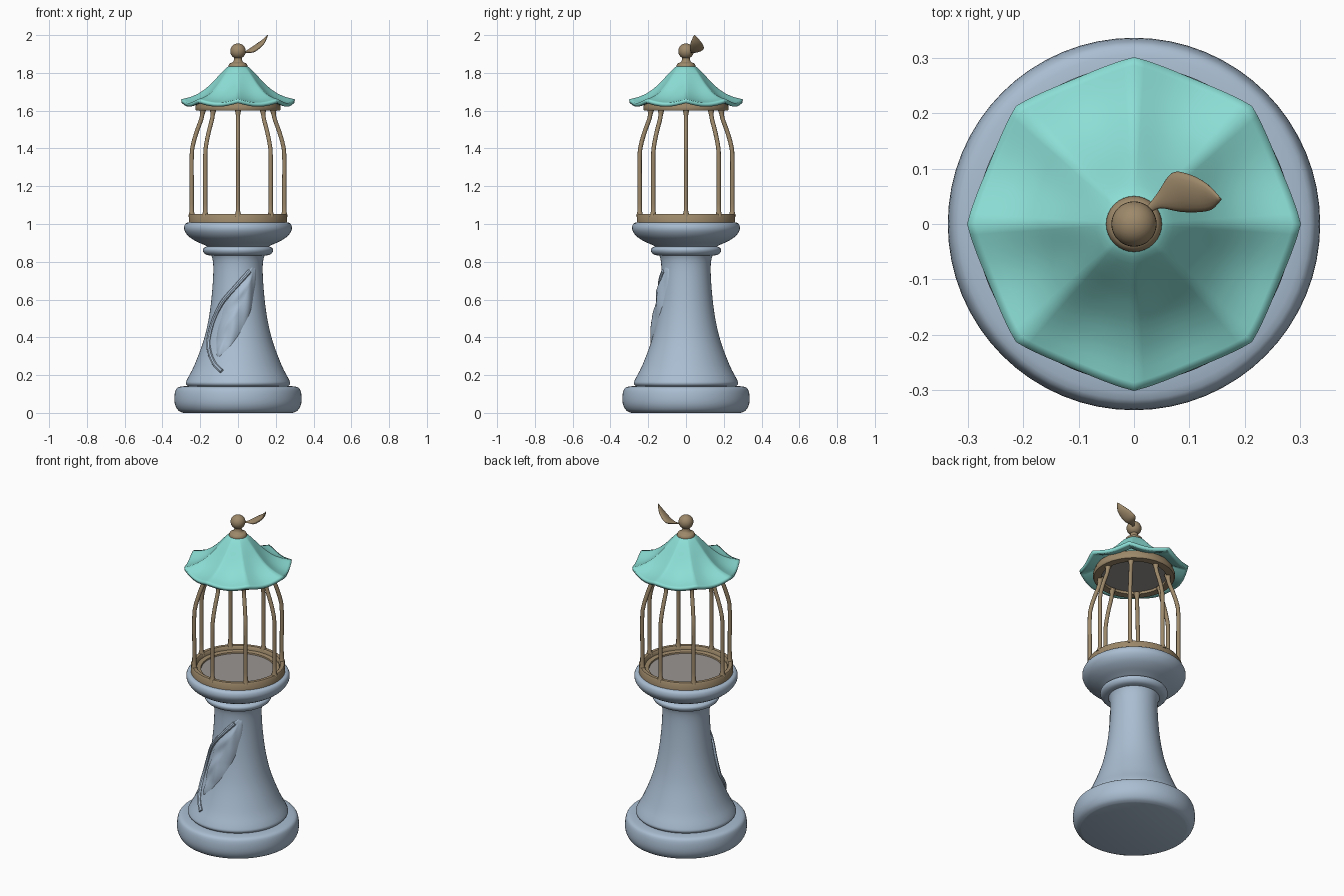
import bpy, bmesh
from math import sin, cos, pi, asin, radians
from mathutils import Vector

cube = bpy.data.objects.get("Cube")
if cube:
    bpy.data.objects.remove(cube, do_unlink=True)


def material(name, rgb):
    m = bpy.data.materials.new(name)
    m.use_nodes = True
    m.diffuse_color = (*rgb, 1)
    m.node_tree.nodes["Principled BSDF"].inputs["Base Color"].default_value = (*rgb, 1)
    return m


STONE = material("blue grey stone", (0.40, 0.51, 0.64))
BRASS = material("dull brass", (0.34, 0.25, 0.145))
TEAL = material("teal roof", (0.26, 0.73, 0.67))
GREY = material("warm grey", (0.32, 0.30, 0.29))


def finish(name, bm, mat, angle=40):
    bmesh.ops.recalc_face_normals(bm, faces=bm.faces)
    me = bpy.data.meshes.new(name)
    bm.to_mesh(me)
    bm.free()
    ob = bpy.data.objects.new(name, me)
    bpy.context.collection.objects.link(ob)
    me.materials.append(mat)
    bpy.ops.object.select_all(action='DESELECT')
    ob.select_set(True)
    bpy.context.view_layer.objects.active = ob
    bpy.ops.object.shade_smooth_by_angle(angle=radians(angle))
    return ob


def loft(bm, rings, closed=True):
    """Bridge equal rows of points with quads."""
    rows = [[bm.verts.new(p) for p in ring] for ring in rings]
    n = len(rows[0])
    for a, b in zip(rows, rows[1:]):
        for i in range(n if closed else n - 1):
            j = (i + 1) % n
            bm.faces.new((a[i], a[j], b[j], b[i]))
    return rows


def smooth_profile(pts, steps):
    """Catmull-Rom refinement of a point list."""
    if steps < 2:
        return [Vector(p) for p in pts]
    v = [Vector(p) for p in pts]
    out = []
    for i in range(len(v) - 1):
        a, b, c, d = v[max(i - 1, 0)], v[i], v[i + 1], v[min(i + 2, len(v) - 1)]
        for k in range(steps):
            t = k / steps
            out.append(0.5 * (2 * b + (c - a) * t + (2 * a - 5 * b + 4 * c - d) * t * t
                              + (3 * b - a - 3 * c + d) * t ** 3))
    return out + [v[-1]]


def lathe(name, pts, mat, steps=1, n=64, ring=False):
    """Revolve an (r, z) profile; capped ends, or a closed ring."""
    prof = smooth_profile(pts, steps)
    if ring:
        prof.append(prof[0])
    bm = bmesh.new()
    rows = loft(bm, [[(r * cos(2 * pi * i / n), r * sin(2 * pi * i / n), z) for i in range(n)]
                     for r, z in prof])
    if ring:
        bmesh.ops.remove_doubles(bm, verts=bm.verts, dist=1e-5)
    else:
        bm.faces.new(rows[0])
        bm.faces.new(rows[-1])
    return finish(name, bm, mat)


def tube(name, points, radius, mat, sides=10):
    """Round tube along a path, radius may be a list."""
    bm = bmesh.new()
    rings = []
    for i, p in enumerate(points):
        d = (points[min(i + 1, len(points) - 1)] - points[max(i - 1, 0)]).normalized()
        s = d.cross(Vector((0.3, 1, 0.1))).normalized()
        u = s.cross(d)
        r = radius[i] if isinstance(radius, list) else radius
        rings.append([p + r * (s * cos(2 * pi * k / sides) + u * sin(2 * pi * k / sides))
                      for k in range(sides)])
    rows = loft(bm, rings)
    bm.faces.new(rows[0])
    bm.faces.new(rows[-1])
    return finish(name, bm, mat)


# Stone base, flared column, collar and bowl
lathe("base", [(0.29, 0), (0.315, 0.012), (0.332, 0.04), (0.337, 0.075), (0.332, 0.115),
               (0.318, 0.135), (0.28, 0.142)], STONE, 3)
COLUMN = [(0.262, 0.138), (0.276, 0.155), (0.268, 0.18), (0.232, 0.25), (0.183, 0.38),
          (0.155, 0.5), (0.139, 0.62), (0.131, 0.74), (0.134, 0.81), (0.15, 0.85)]
lathe("column", COLUMN, STONE, 4)
lathe("collar", [(0.14, 0.832), (0.17, 0.838), (0.185, 0.855), (0.183, 0.872), (0.16, 0.882),
                 (0.13, 0.886)], STONE, 3)
lathe("bowl", [(0.15, 0.875), (0.185, 0.892), (0.225, 0.91), (0.262, 0.935), (0.283, 0.965),
               (0.284, 0.99), (0.272, 1.006), (0.24, 1.01)], STONE, 3)


# Vine relief on the front of the column
def on_column(x, z, lift):
    for (r0, z0), (r1, z1) in zip(COLUMN, COLUMN[1:]):
        if z0 <= z <= z1:
            r = r0 + (r1 - r0) * (z - z0) / (z1 - z0)
            break
    a = asin(max(-0.95, min(0.95, x / r)))
    return Vector(((r + lift) * sin(a), -(r + lift) * cos(a), z))


stem = smooth_profile([(-0.085, 0.22), (-0.13, 0.27), (-0.155, 0.36), (-0.135, 0.47),
                       (-0.085, 0.58), (-0.01, 0.67), (0.06, 0.75)], 6)
tube("vine_stem", [on_column(x, z, 0.002) for x, z in stem], 0.012, STONE, 8)

bm = bmesh.new()
rows = []
for i in range(33):
    t = i / 32
    axis = Vector((-0.11 + 0.2 * t, 0.29 + 0.49 * t))
    width = 0.008 + 0.07 * sin(pi * t) ** 0.8
    row = []
    for k in range(17):
        s = k / 8 - 1
        p = axis + Vector((0.926, -0.378)) * s * width
        dome = (1 - s * s) * sin(pi * t) ** 0.5
        ripple = 0.006 * sin(18 * t + 5 * abs(s)) * dome
        row.append(on_column(p.x, p.y, -0.008 + 0.03 * dome + ripple))
    rows.append(row)
loft(bm, rows, closed=False)
finish("vine_leaf", bm, STONE, 60)

# Cage: lower rim, floor, bars and upper rim
lathe("lower_rim", [(0.26, 1.0), (0.26, 1.045), (0.255, 1.052), (0.236, 1.052), (0.23, 1.045),
                    (0.228, 1.03), (0.205, 1.026), (0.2, 1.0)], BRASS, ring=True)
lathe("cage_floor", [(0.215, 1.0), (0.215, 1.018)], GREY)
bar = smooth_profile([(0.245, 1.04), (0.245, 1.2), (0.245, 1.36), (0.238, 1.42), (0.218, 1.49),
                      (0.193, 1.56), (0.186, 1.61)], 4)
radii = [0.0115 + 0.008 * max(0, 1 - (p.y - 1.04) / 0.03, 1 - (1.61 - p.y) / 0.03) for p in bar]
for i in range(8):
    a = i * pi / 4
    tube(f"cage_bar_{i + 1}", [Vector((r * cos(a), r * sin(a), z)) for r, z in bar], radii, BRASS)
lathe("upper_rim", [(0.222, 1.6), (0.226, 1.606), (0.226, 1.62), (0.215, 1.65), (0.19, 1.65),
                    (0.18, 1.62), (0.18, 1.6)], BRASS, ring=True)
lathe("cage_ceiling", [(0.19, 1.615), (0.19, 1.63)], GREY)

# Eight-ridged roof with lifted tips: (radius, height, sag between ridges)
bm = bmesh.new()
rings = []
for r, z, sag in smooth_profile([(0.035, 1.84, 0), (0.06, 1.828, 0.001), (0.098, 1.79, 0.005),
                                 (0.14, 1.745, 0.01), (0.19, 1.703, 0.015),
                                 (0.245, 1.675, 0.018), (0.302, 1.66, 0.02)], 3):
    ring = []
    for i in range(96):
        a = 2 * pi * i / 96
        f = abs(sin(4 * a))
        rr = r * (1 - 0.06 * f * min(1, r / 0.25))
        ring.append((rr * cos(a), rr * sin(a), z - sag * f))
    rings.append(ring)
loft(bm, rings)
roof = finish("roof", bm, TEAL, 50)
solid = roof.modifiers.new("thickness", 'SOLIDIFY')
solid.thickness = 0.02
solid.offset = -1

# Finial: foot, ball and leaf
lathe("finial_foot", [(0.05, 1.825), (0.05, 1.838), (0.043, 1.85), (0.027, 1.858),
                      (0.021, 1.872), (0.02, 1.89)], BRASS, 3, 32)
bm = bmesh.new()
bmesh.ops.create_uvsphere(bm, u_segments=32, v_segments=16, radius=0.041)
bmesh.ops.translate(bm, verts=bm.verts, vec=(0, 0, 1.915))
finish("finial_ball", bm, BRASS)

bm = bmesh.new()
across = Vector((-0.2, 0.95, 0.15)).normalized()
up = Vector((-0.5, -0.2, 0.84))
rings = []
for x, y, z, w in smooth_profile([(0.025, 0.025, 1.908, 0.007), (0.045, 0.042, 1.911, 0.014),
                                  (0.075, 0.057, 1.921, 0.036), (0.105, 0.056, 1.941, 0.036),
                                  (0.135, 0.05, 1.967, 0.025), (0.157, 0.045, 2.0, 0.002)], 4):
    c = Vector((x, y, z))
    thick = 0.002 + 0.3 * w
    rings.append([c + across * w * cos(2 * pi * k / 16) + up * thick * sin(2 * pi * k / 16)
                  for k in range(16)])
ends = loft(bm, rings)
bm.faces.new(ends[0])
bm.faces.new(ends[-1])
finish("finial_leaf", bm, BRASS, 60)
